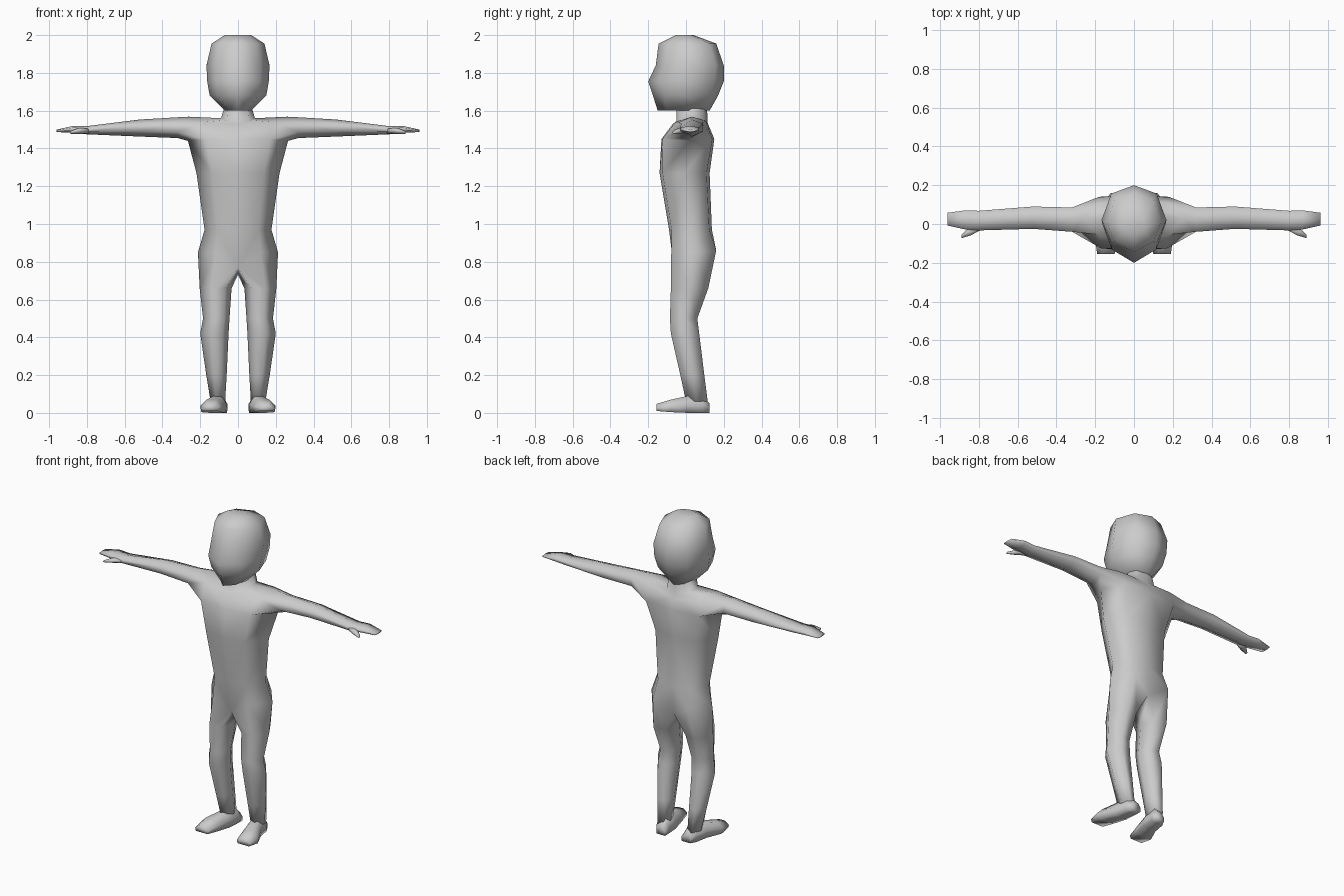
import bpy, bmesh

if "Cube" in bpy.data.objects:
    bpy.data.objects.remove(bpy.data.objects["Cube"])

grey = bpy.data.materials.new("plain_grey")
grey.diffuse_color = (0.6, 0.6, 0.6, 1)
grey.use_nodes = True
grey.node_tree.nodes["Principled BSDF"].inputs["Base Color"].default_value = grey.diffuse_color


def add_ring(bm, pts, s):
    return [bm.verts.new((s * x, y, z)) for x, y, z in pts]


def bridge(bm, a, b, closed=True):
    n = len(a)
    for i in range(n if closed else n - 1):
        j = (i + 1) % n
        bm.faces.new((a[i], a[j], b[j], b[i]))


def loft(bm, rings, s, start=None, cap_start=False, cap_end=True):
    """Skin closed rings, optionally growing from an existing loop."""
    prev = start
    for pts in rings:
        ring = add_ring(bm, pts, s)
        if prev:
            bridge(bm, prev, ring)
        elif cap_start:
            bm.faces.new(ring)
        prev = ring
    if cap_end:
        bm.faces.new(prev)


def half_section(z, w, yf, yb, f=0.62, df=0.06, db=0.06):
    """Half outline from the front centre round the side to the back centre."""
    d = yb - yf
    return [(0, yf, z), (f * w, yf + df * d, z), (w, (yf + yb) / 2, z),
            (f * w, yb - db * d, z), (0, yb, z)]


def leg_section(z, x0, x1, y0, y1):
    uv = [(.2, .08), (.65, 0), (1, .5), (.65, 1), (.2, .92), (0, .5)]
    return [(x0 + u * (x1 - x0), y0 + v * (y1 - y0), z) for u, v in uv]


def arm_section(x, y0, y1, z0, z1):
    uv = [(0, .3), (.5, 0), (1, .3), (1, .75), (.5, 1), (0, .75)]
    return [(x, y0 + u * (y1 - y0), z0 + v * (z1 - z0)) for u, v in uv]


def foot_section(y, x0, x1, z0, z1):
    uv = [(.05, 0), (.95, 0), (1, .5), (.72, 1), (.28, 1), (0, .5)]
    return [(x0 + u * (x1 - x0), y, z0 + v * (z1 - z0)) for u, v in uv]


def finish(bm, name):
    bmesh.ops.remove_doubles(bm, verts=bm.verts, dist=0.0005)
    bmesh.ops.recalc_face_normals(bm, faces=bm.faces)
    for f in bm.faces:
        f.smooth = True
    me = bpy.data.meshes.new(name)
    bm.to_mesh(me)
    bm.free()
    me.materials.append(grey)
    ob = bpy.data.objects.new(name, me)
    bpy.context.collection.objects.link(ob)
    return ob


# Body: torso strips with arms and legs grown from their openings
body = bmesh.new()
hips = [(0, -.065, .77), (.12, -.078, .85), (.212, .04, .85),
        (.12, .16, .86), (0, .125, .79)]
armpit = [(0, -.13, 1.45), (.17, -.125, 1.45), (.265, .02, 1.44),
          (.18, .14, 1.45), (0, .15, 1.45)]
shoulder = [(0, -.07, 1.53), (.18, -.055, 1.54), (.26, .03, 1.568),
            (.18, .105, 1.545), (0, .125, 1.51)]
neck_base = [(0, -.05, 1.545), (.06, -.03, 1.55), (.09, .035, 1.56),
             (.065, .1, 1.55), (0, .115, 1.535)]
neck_top = [(0, -.05, 1.64), (.05, -.03, 1.64), (.065, .035, 1.64),
            (.05, .09, 1.64), (0, .11, 1.64)]
torso = [hips,
         half_section(.97, .177, -.09, .137),
         half_section(1.27, .22, -.14, .125),
         armpit, shoulder, neck_base, neck_top]

for s in (1, -1):
    rows = [add_ring(body, pts, s) for pts in torso]
    for k, (a, b) in enumerate(zip(rows, rows[1:])):
        if k == 3:      # leave the arm opening between armpit and shoulder
            bridge(body, a[:2], b[:2], False)
            bridge(body, a[3:], b[3:], False)
        else:
            bridge(body, a, b, False)

    # Arm and flat hand
    low, top = rows[3], rows[4]
    loft(body, [arm_section(*r) for r in (
        (.32, -.04, .085, 1.455, 1.565),
        (.52, -.025, .09, 1.463, 1.553),
        (.80, -.033, .068, 1.475, 1.518),
        (.87, -.028, .07, 1.482, 1.52),
        (.96, -.008, .058, 1.487, 1.5))], s,
        start=low[1:4] + top[3:0:-1])

    # Thumb
    loft(body, [arm_section(*r) for r in (
        (.79, -.032, .0, 1.48, 1.51),
        (.845, -.06, -.015, 1.476, 1.508),
        (.89, -.073, -.055, 1.478, 1.49))], s, cap_start=True)

    # Leg
    crotch = body.verts.new((0, .035, .73))
    loft(body, [leg_section(*r) for r in (
        (.66, .034, .203, -.08, .118),
        (.50, .045, .185, -.085, .06),
        (.42, .05, .2, -.08, .07),
        (.20, .06, .168, -.03, .097),
        (.06, .068, .145, .0, .115))], s, start=rows[0] + [crotch])

    # Foot, toes turned outward
    loft(body, [foot_section(*r) for r in (
        (.125, .055, .12, 0, .05),
        (.09, .055, .14, 0, .09),
        (.01, .06, .155, 0, .09),
        (-.08, .08, .2, .004, .07),
        (-.155, .1, .19, .01, .048))], s, cap_start=True)
finish(body, "body")

# Head: pointed face in front, rounded skull behind
head = bmesh.new()
skull = [(2.0, .07, -.055, .04), (1.955, .14, -.145, .16),
         (1.84, .167, -.16, .2), (1.755, .163, -.2, .2),
         (1.68, .15, -.175, .17), (1.6, .07, -.15, .125)]
for s in (1, -1):
    rows = [add_ring(head, half_section(*r, f=.7, df=.17, db=.12), s)
            for r in skull]
    for a, b in zip(rows, rows[1:]):
        bridge(head, a, b, False)
    head.faces.new(rows[0])
    head.faces.new(rows[-1])
finish(head, "head")
